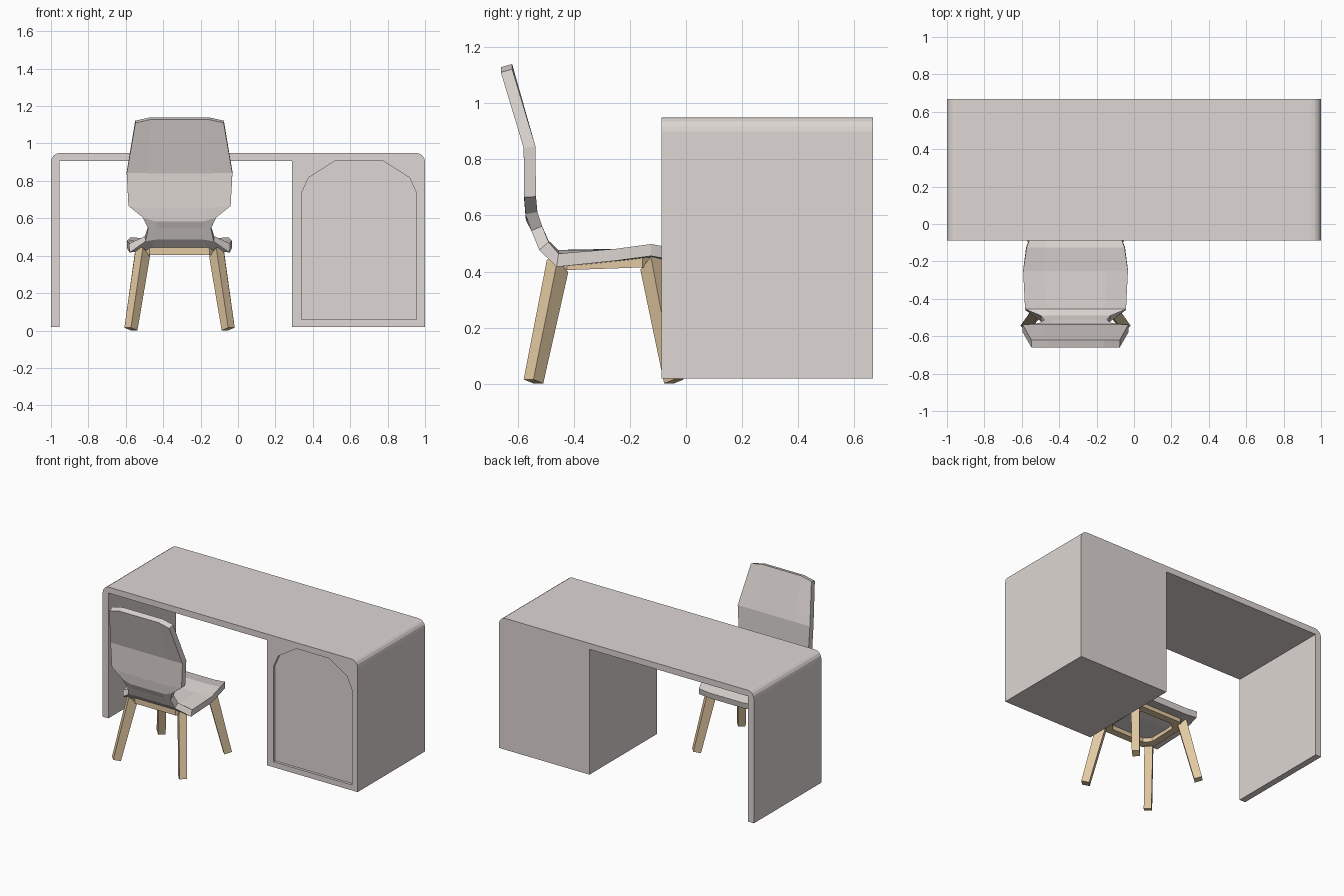
import bpy, bmesh, math

if "Cube" in bpy.data.objects:
    bpy.data.objects.remove(bpy.data.objects["Cube"])

CX = -0.3125  # chair centre line


def material(name, rgb):
    m = bpy.data.materials.new(name)
    m.diffuse_color = (*rgb, 1)
    m.use_nodes = True
    m.node_tree.nodes["Principled BSDF"].inputs["Base Color"].default_value = m.diffuse_color
    return m


wood = material("wood", (0.76, 0.58, 0.36))
pale = material("pale_warm_grey", (0.73, 0.68, 0.655))


def make(name, verts, faces, mat=None):
    me = bpy.data.meshes.new(name)
    me.from_pydata([tuple(v) for v in verts], [], faces)
    bm = bmesh.new()
    bm.from_mesh(me)
    bmesh.ops.recalc_face_normals(bm, faces=bm.faces)
    bm.to_mesh(me)
    bm.free()
    ob = bpy.data.objects.new(name, me)
    bpy.context.collection.objects.link(ob)
    if mat:
        me.materials.append(mat)
    return ob


def extrude_y(name, profile, y0, y1):
    n = len(profile)
    verts = [(x, y, z) for y in (y0, y1) for x, z in profile]
    faces = [list(range(n)), list(range(n, 2 * n))]
    faces += [[i, (i + 1) % n, n + (i + 1) % n, n + i] for i in range(n)]
    return make(name, verts, faces, pale)


def arc(cx, cz, r, a0, a1, n=4):
    return [(cx + r * math.cos(math.radians(a0 + (a1 - a0) * i / n)),
             cz + r * math.sin(math.radians(a0 + (a1 - a0) * i / n))) for i in range(n + 1)]


# Desk: side panel, rounded top and solid cabinet in one profile
B, T, R, U = 0.019, 0.95, 0.05, 0.907
profile = [(-0.955, B), (-1, B)] + arc(-1 + R, T - R, R, 180, 90) \
    + arc(1 - R, T - R, R, 90, 0) + [(1, B), (0.29, B), (0.29, U), (-0.955, U)]
desk = extrude_y("desk", profile, -0.088, 0.667)

# Shallow arched door recess
half = [(0.307, 0.058), (0.307, 0.735), (0.27, 0.817), (0.128, 0.907)]
door = [(0.647 + x, z) for x, z in half] + [(0.647 - x, z) for x, z in reversed(half)]
cutter = extrude_y("door_cutter", door, -0.2, -0.07)
cutter.hide_render = True
cutter.hide_viewport = True
mod = desk.modifiers.new("door_recess", 'BOOLEAN')
mod.operation = 'DIFFERENCE'
mod.solver = 'EXACT'
mod.object = cutter

# Chair shell rows: y, z, outer half width, inner half width, edge lift in z
rows = [
    (-0.004, 0.468, 0.215, 0.13, 0.008),
    (-0.125, 0.492, 0.262, 0.16, 0.006),
    (-0.25, 0.477, 0.28, 0.165, 0.004),
    (-0.455, 0.477, 0.27, 0.155, -0.013),
    (-0.49, 0.510, 0.185, 0.13, -0.005),
    (-0.513, 0.562, 0.167, 0.12, 0.0),
    (-0.53, 0.595, 0.195, 0.13, 0.017),
    (-0.535, 0.655, 0.273, 0.16, 0.012),
    (-0.537, 0.847, 0.283, 0.165, 0.0),
    (-0.62, 1.14, 0.237, 0.155, -0.018),
]
verts, faces = [], []
for y, z, w, m, lift in rows:
    for x, dz in ((-w, lift), (-m, 0), (m, 0), (w, lift)):
        verts.append((CX + x, y, z + dz))
for r in range(len(rows) - 1):
    for c in range(3):
        i = r * 4 + c
        faces.append([i, i + 4, i + 5, i + 1])
me = bpy.data.meshes.new("chair_shell")
me.from_pydata(verts, [], faces)
me.materials.append(pale)
shell = bpy.data.objects.new("chair_shell", me)
bpy.context.collection.objects.link(shell)
sol = shell.modifiers.new("thickness", 'SOLIDIFY')
sol.thickness = 0.042
sol.offset = -1
sol.use_even_offset = True


# Splayed chair legs with a square section set on its corner
def leg(name, sx, sy, foot, top):
    vs = []
    for (x, y, z), d, tilt in ((foot, 0.035, 0.2), (top, 0.038, 0.6)):
        for ox, oy in ((1, 0), (0, 1), (-1, 0), (0, -1)):
            vs.append((CX + sx * (x + ox * d), y + sy * oy * d, z + tilt * d * (ox + oy)))
    fs = [[0, 1, 2, 3], [4, 5, 6, 7]]
    fs += [[i, (i + 1) % 4, 4 + (i + 1) % 4, 4 + i] for i in range(4)]
    make(name, vs, fs, wood)


for side, sx in (("left", -1), ("right", 1)):
    leg("rear_leg_" + side, sx, -1, (0.26, -0.544, 0.008), (0.196, -0.458, 0.42))
    leg("front_leg_" + side, sx, 1, (0.26, -0.043, 0.008), (0.196, -0.125, 0.43))


# Eight-sided frame ring under the seat
def octagon(hx, hy, ch, low):
    pts = [(hx, hy - ch), (hx - ch, hy), (-hx + ch, hy), (-hx, hy - ch),
           (-hx, -hy + ch), (-hx + ch, -hy), (hx - ch, -hy), (hx, -hy + ch)]
    return [(CX + x, -0.29 + y, 0.452 - low + 0.035 * y) for x, y in pts]


rings = [octagon(0.215, 0.19, 0.055, 0.0), octagon(0.215, 0.19, 0.055, 0.042),
         octagon(0.165, 0.14, 0.04, 0.042), octagon(0.165, 0.14, 0.04, 0.0)]
faces = []
for k in range(4):
    for i in range(8):
        j, n = (i + 1) % 8, (k + 1) % 4
        faces.append([k * 8 + i, k * 8 + j, n * 8 + j, n * 8 + i])
make("seat_frame", [v for r in rings for v in r], faces, wood)
